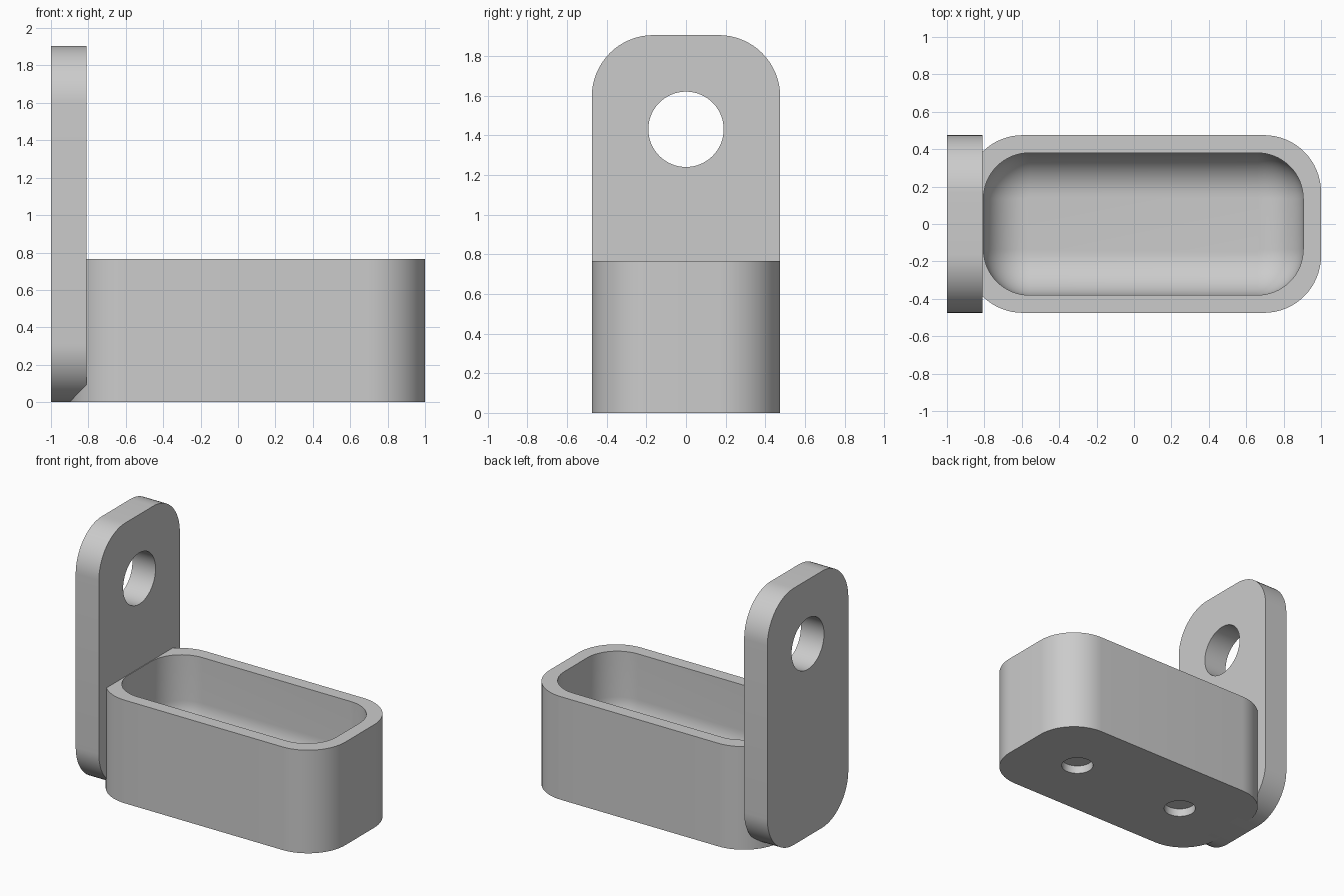
import bpy, bmesh
from math import cos, sin, pi, radians
from mathutils import Matrix

cube = bpy.data.objects.get("Cube")
if cube:
    bpy.data.objects.remove(cube, do_unlink=True)

grey = bpy.data.materials.new("light grey")
grey.use_nodes = True
color = (0.6, 0.6, 0.6, 1)
grey.diffuse_color = color
grey.node_tree.nodes["Principled BSDF"].inputs["Base Color"].default_value = color

STEPS = 16


def rounded_rect(hx, hy, r):
    """Counter-clockwise outline of a rounded rectangle about the origin."""
    pts = []
    for i, (sx, sy) in enumerate(((1, 1), (-1, 1), (-1, -1), (1, -1))):
        for k in range(STEPS + 1):
            a = (i + k / STEPS) * pi / 2
            pts.append((sx * (hx - r) + r * cos(a), sy * (hy - r) + r * sin(a)))
    return pts


def loft(name, rings, matrix):
    """Skin a stack of (outline, height) rings and cap both ends."""
    bm = bmesh.new()
    loops = [[bm.verts.new((x, y, z)) for x, y in outline] for outline, z in rings]
    for low, high in zip(loops, loops[1:]):
        for i in range(len(low)):
            j = (i + 1) % len(low)
            bm.faces.new((low[i], low[j], high[j], high[i]))
    bm.faces.new(loops[0][::-1])
    bm.faces.new(loops[-1])
    bm.transform(matrix)
    bmesh.ops.recalc_face_normals(bm, faces=bm.faces)
    mesh = bpy.data.meshes.new(name)
    bm.to_mesh(mesh)
    bm.free()
    mesh.materials.append(grey)
    obj = bpy.data.objects.new(name, mesh)
    bpy.context.collection.objects.link(obj)
    return obj


def drill(obj, radius, depth, location, rotation=(0, 0, 0)):
    """Cut a round hole and remove the cutter."""
    bpy.ops.mesh.primitive_cylinder_add(vertices=64, radius=radius, depth=depth,
                                        location=location, rotation=rotation)
    cutter = bpy.context.object
    cutter.hide_render = True
    cutter.data.materials.append(grey)
    mod = obj.modifiers.new("hole", "BOOLEAN")
    mod.operation, mod.solver, mod.object = "DIFFERENCE", "EXACT", cutter
    bpy.context.view_layer.objects.active = obj
    bpy.ops.object.modifier_apply(modifier=mod.name)
    bpy.data.objects.remove(cutter, do_unlink=True)


def smooth(obj):
    bpy.ops.object.select_all(action="DESELECT")
    obj.select_set(True)
    bpy.context.view_layer.objects.active = obj
    bpy.ops.object.shade_smooth_by_angle(angle=radians(30))


# Tray: outer wall, rim, then a cavity with a filleted floor
center_x, height, wall, floor, fillet = 0.05, 0.765, 0.095, 0.19, 0.235
hx, hy = 0.95, 0.475
rings = [(rounded_rect(hx, hy, 0.305), 0), (rounded_rect(hx, hy, 0.305), height)]
ix, iy, ir = hx - wall, hy - wall, 0.245
rings.append((rounded_rect(ix, iy, ir), height))
for k in range(STEPS + 1):
    a = k / STEPS * pi / 2
    inset = fillet * (1 - cos(a))
    rings.append((rounded_rect(ix - inset, iy - inset, ir - inset),
                  floor + fillet * (1 - sin(a))))
tray = loft("tray", rings, Matrix.Translation((center_x, 0, 0)))

# Two shallow round pockets under the tray
for side in (-1, 1):
    drill(tray, 0.11, 0.12, (center_x + side * 0.47, 0, 0))
smooth(tray)

# Upright mounting plate with a round hole
plate_height, thickness = 1.905, 0.19
outline = rounded_rect(hy, plate_height / 2, 0.31)
upright = Matrix(((0, 0, 1, -1), (1, 0, 0, 0), (0, 1, 0, plate_height / 2), (0, 0, 0, 1)))
plate = loft("mounting_plate", [(outline, 0), (outline, thickness)], upright)
drill(plate, 0.19, 1, (-0.9, 0, 1.43), (0, pi / 2, 0))
smooth(plate)
